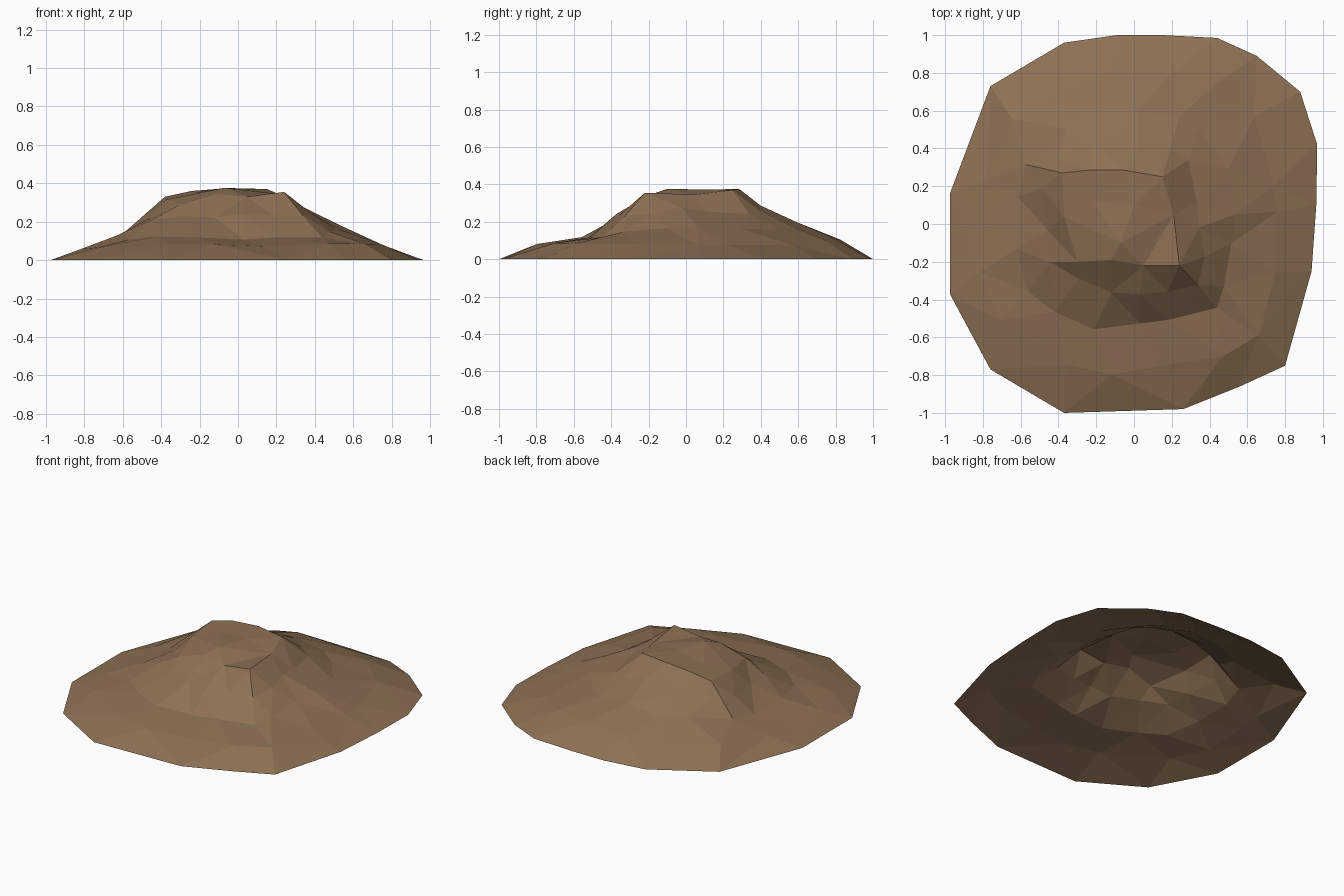
import bpy, math, random
from mathutils import Vector
from mathutils.geometry import delaunay_2d_cdt

if "Cube" in bpy.data.objects:
    bpy.data.objects.remove(bpy.data.objects["Cube"])

random.seed(4)

# Outline of the foot of the mound (z = 0)
RIM = [(.97, .42), (.88, .70), (.65, .89), (.44, .985), (.15, 1), (-.09, 1), (-.37, .96),
       (-.76, .73), (-.975, .16), (-.975, -.37), (-.76, -.77), (-.54, -.90), (-.37, -1),
       (.26, -.98), (.56, -.86), (.80, -.75), (.94, -.25), (.965, .10)]
# Edge of the flattened summit, with heights
SUMMIT = [(.21, .05, .345), (.15, .25, .37), (-.05, .285, .375), (-.24, .285, .36), (-.38, .27, .33),
          (-.37, .04, .315), (-.30, -.20, .29), (-.12, -.19, .345), (.05, -.22, .33), (.24, -.22, .355)]
# Crown inside the summit edge
CROWN = [(-.07, -.10, .376), (.0, .10, .372), (-.22, .12, .352)]
# Slope heights at three steps outwards, for eight directions from east, anticlockwise
STEPS = (.20, .42, .73)
SLOPES = [(.28, .19, .085), (.23, .155, .085), (.30, .205, .112), (.24, .16, .09),
          (.22, .125, .065), (.22, .12, .07), (.235, .115, .08), (.24, .13, .08)]


def radius_at(outline, angle):
    """Distance from the centre to a closed outline along an angle."""
    d = Vector((math.cos(angle), math.sin(angle)))
    best = 0
    for p, q in zip(outline, outline[1:] + outline[:1]):
        a, e = Vector(p[:2]), Vector(q[:2]) - Vector(p[:2])
        det = d.cross(e)
        if abs(det) > 1e-9:
            r, s = a.cross(e) / det, a.cross(d) / det
            if r > 0 and -1e-6 <= s <= 1 + 1e-6:
                best = max(best, r)
    return best


def slope_height(angle, step):
    f = (angle / math.tau * 8) % 8
    i, t = int(f), f % 1
    return SLOPES[i % 8][step] * (1 - t) + SLOPES[(i + 1) % 8][step] * t


# Scatter uneven rings of points down the slopes
points = [(x, y, 0) for x, y in RIM] + SUMMIT + CROWN
for step, (s, count) in enumerate(zip(STEPS, (16, 18, 18))):
    for k in range(count):
        ang = (k + .5 * (step % 2) + random.uniform(-.25, .25)) / count * math.tau
        inner, outer = radius_at(SUMMIT, ang), radius_at(RIM, ang)
        r = inner + (outer - inner) * (s + random.uniform(-.035, .035))
        z = slope_height(ang, step) + random.uniform(-.012, .008)
        points.append((r * math.cos(ang), r * math.sin(ang), z))

# Skin the points with flat triangles, leaving the underside open
flat, _, faces, source, _, _ = delaunay_2d_cdt([Vector(p[:2]) for p in points], [], [], 0, 1e-5)
verts = [(v.x, v.y, points[src[0]][2]) for v, src in zip(flat, source)]
mesh = bpy.data.meshes.new("dirt_mound")
mesh.from_pydata(verts, [], faces)
mesh.update()
mound = bpy.data.objects.new("dirt_mound", mesh)
bpy.context.collection.objects.link(mound)

earth = bpy.data.materials.new("brown earth")
earth.diffuse_color = (.265, .163, .089, 1)
earth.use_nodes = True
earth.node_tree.nodes["Principled BSDF"].inputs["Base Color"].default_value = earth.diffuse_color
mesh.materials.append(earth)
